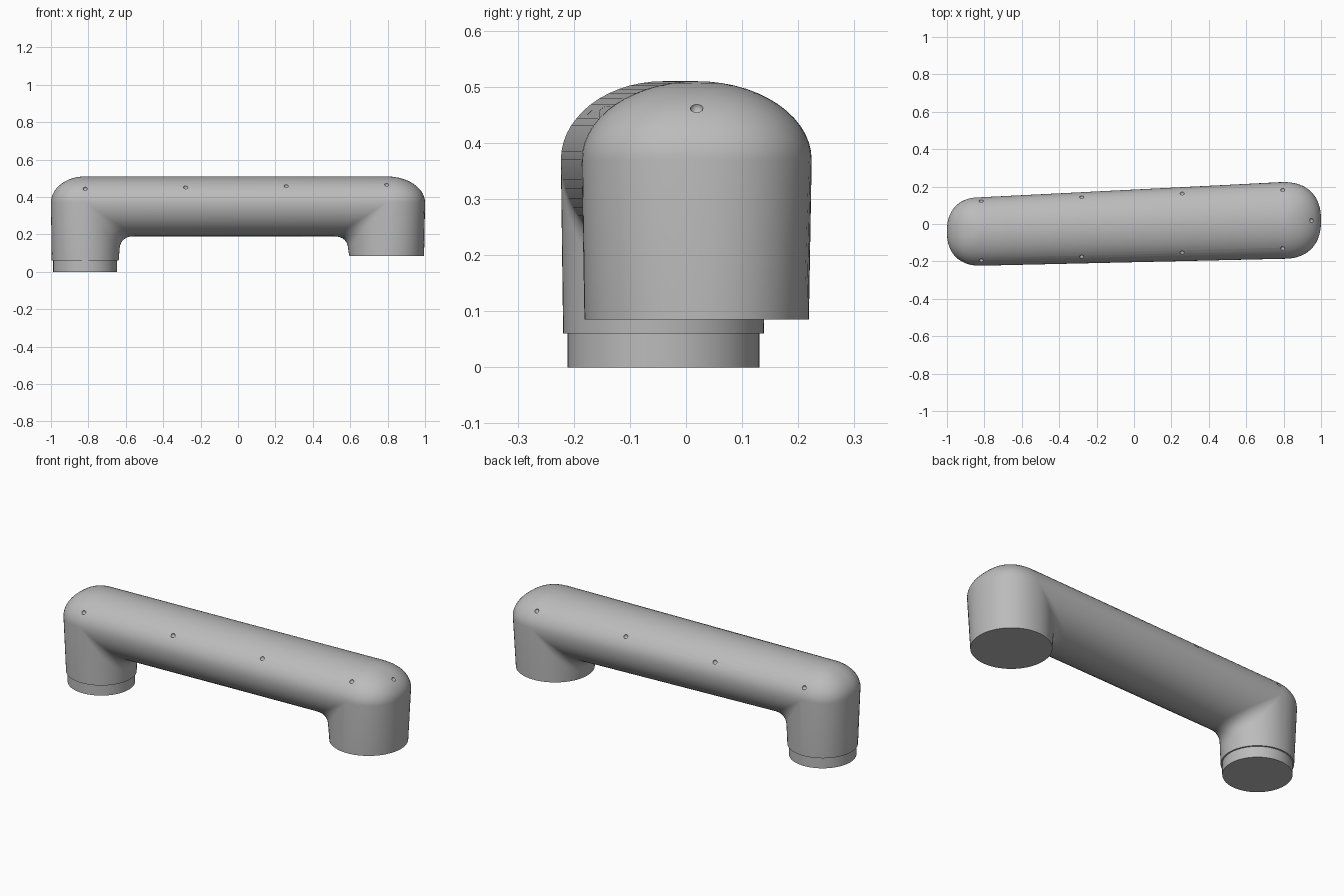
import bpy, bmesh
from math import sin, cos, pi, radians
from mathutils import Vector

if "Cube" in bpy.data.objects:
    bpy.data.objects.remove(bpy.data.objects["Cube"])

grey = bpy.data.materials.new("plain grey")
grey.use_nodes = True
grey.diffuse_color = (0.5, 0.5, 0.5, 1)
grey.node_tree.nodes["Principled BSDF"].inputs["Base Color"].default_value = grey.diffuse_color

# Pivot centre, top radius, foot radius and foot height of each leg
LEFT = dict(c=Vector((-0.817, -0.04, 0)), r=0.183, foot=0.179, z=0.06, side=-1)
RIGHT = dict(c=Vector((0.795, 0.019, 0)), r=0.205, foot=0.2, z=0.085, side=1)
SHOULDER, DOME, BELLY, FILLET = 0.37, 0.14, 0.18, 0.08
N = 32      # steps in each half circle
RINGS = 14  # rings in the dome


def make_object(name, bm):
    mesh = bpy.data.meshes.new(name)
    bm.to_mesh(mesh)
    bm.free()
    mesh.materials.append(grey)
    obj = bpy.data.objects.new(name, mesh)
    bpy.context.collection.objects.link(obj)
    return obj


def smooth(obj):
    bpy.ops.object.select_all(action='DESELECT')
    obj.select_set(True)
    bpy.context.view_layer.objects.active = obj
    bpy.ops.object.shade_smooth_by_angle(angle=radians(35))


def around(leg, angle, radius, z, outward=1, power=2.0):
    """Point on the half circle of a leg; angle 0 points along the arm."""
    a, b = cos(angle), sin(angle)
    k = radius * (abs(a) ** power + abs(b) ** power) ** (-1 / power)
    return leg["c"] + Vector((leg["side"] * outward * a * k, b * k, z))


def loft(bm, rows, closed=False):
    grid = [[bm.verts.new(p) for p in row] for row in rows]
    for lower, upper in zip(grid, grid[1:]):
        count = len(lower)
        for i in range(count if closed else count - 1):
            j = (i + 1) % count
            bm.faces.new((lower[i], lower[j], upper[j], upper[i]))


angles = [-pi / 2 + pi * i / N for i in range(N + 1)]
bm = bmesh.new()

# Domed top: stadium rings that close in on a ridge line
rings = []
for k in range(RINGS + 1):
    phi = pi / 2 * k / RINGS
    z = SHOULDER + DOME * sin(phi)
    rings.append([around(RIGHT, a, RIGHT["r"] * cos(phi), z, power=2.35) for a in angles] +
                 [around(LEFT, a, LEFT["r"] * cos(phi), z, power=2.35) for a in reversed(angles)])
loft(bm, rings, closed=True)

# Outer walls of the two legs
for leg in (LEFT, RIGHT):
    loft(bm, [[around(leg, a, leg["foot"], leg["z"]) for a in angles],
              [around(leg, a, leg["r"], SHOULDER, power=2.35) for a in angles]])


def inner_path(leg, a):
    """Foot, up the inner wall and round the fillet on to the belly."""
    corner = around(leg, a, leg["r"], SHOULDER - BELLY * cos(a), outward=-1)
    reach = FILLET * cos(a)
    start = corner - Vector((0, 0, reach))
    end = corner - Vector((leg["side"] * reach, 0, 0))
    curve = [start.lerp(corner, t / 8).lerp(corner.lerp(end, t / 8), t / 8) for t in range(9)]
    return [around(leg, a, leg["foot"], leg["z"], outward=-1)] + curve


# Rounded belly, lofted from foot to foot
loft(bm, [inner_path(LEFT, a) + inner_path(RIGHT, a)[::-1] for a in angles])

bmesh.ops.remove_doubles(bm, verts=bm.verts, dist=0.0002)
bmesh.ops.holes_fill(bm, edges=[e for e in bm.edges if e.is_boundary], sides=0)
bmesh.ops.recalc_face_normals(bm, faces=bm.faces)
arm = make_object("arm_shell", bm)

# Small round dimples along both shoulders and on the right end
spots = []
for i in range(4):
    t = i / 3
    centre = LEFT["c"].lerp(RIGHT["c"], t)
    radius = LEFT["r"] + (RIGHT["r"] - LEFT["r"]) * t
    for side, phi in ((-1, radians(32 + 11 * t)), (1, radians(27 + 10 * t))):
        spots.append(centre + Vector((0, side * radius * cos(phi), SHOULDER + DOME * sin(phi))))
phi = radians(41)
spots.append(around(RIGHT, 0, RIGHT["r"] * cos(phi), SHOULDER + DOME * sin(phi)))

bm = bmesh.new()
for spot in spots:
    ball = bmesh.ops.create_uvsphere(bm, u_segments=16, v_segments=10, radius=0.0115)
    bmesh.ops.translate(bm, verts=ball["verts"], vec=spot)
cutter = make_object("dimple_cutter", bm)
cutter.hide_render = True

cut = arm.modifiers.new("dimples", 'BOOLEAN')
cut.operation = 'DIFFERENCE'
cut.solver = 'EXACT'
cut.object = cutter
bpy.context.view_layer.objects.active = arm
bpy.ops.object.modifier_apply(modifier=cut.name)
bpy.data.objects.remove(cutter)
smooth(arm)

# Mounting plug under the left-hand leg
bm = bmesh.new()
bmesh.ops.create_cone(bm, cap_ends=True, segments=2 * N, radius1=0.171, radius2=0.171, depth=0.07)
bmesh.ops.translate(bm, verts=bm.verts, vec=LEFT["c"] + Vector((0, 0, 0.035)))
smooth(make_object("mounting_plug", bm))
